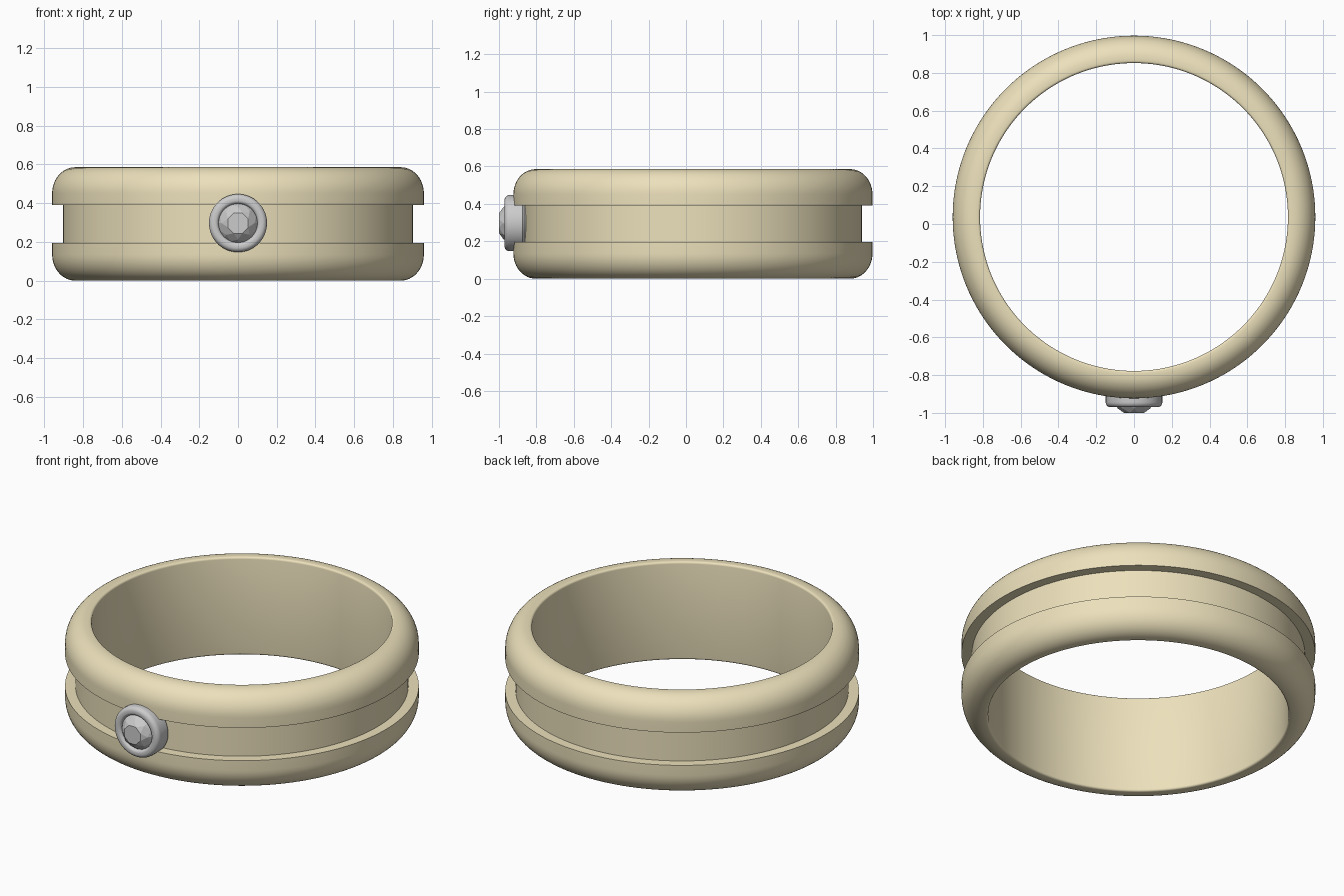
import bpy, bmesh, math
from mathutils import Matrix, Vector

if "Cube" in bpy.data.objects:
    bpy.data.objects.remove(bpy.data.objects["Cube"])

RING_Y, MID_Z = 0.037, 0.293


def material(name, rgb):
    m = bpy.data.materials.new(name)
    m.diffuse_color = (*rgb, 1)
    m.use_nodes = True
    m.node_tree.nodes["Principled BSDF"].inputs["Base Color"].default_value = m.diffuse_color
    return m


def finish(bm, name, mat, matrix, smooth=True):
    bmesh.ops.remove_doubles(bm, verts=bm.verts, dist=1e-5)
    bmesh.ops.recalc_face_normals(bm, faces=bm.faces)
    bm.transform(matrix)
    me = bpy.data.meshes.new(name)
    bm.to_mesh(me)
    bm.free()
    ob = bpy.data.objects.new(name, me)
    bpy.context.collection.objects.link(ob)
    me.materials.append(mat)
    if smooth:
        bpy.ops.object.select_all(action='DESELECT')
        bpy.context.view_layer.objects.active = ob
        ob.select_set(True)
        bpy.ops.object.shade_smooth_by_angle(angle=math.radians(35))
    return ob


def lathe(name, profile, steps, mat, matrix):
    """Spin a closed (radius, height) profile around z."""
    bm = bmesh.new()
    vs = [bm.verts.new((r, 0, z)) for r, z in profile]
    es = [bm.edges.new((vs[i], vs[(i + 1) % len(vs)])) for i in range(len(vs))]
    bmesh.ops.spin(bm, geom=vs + es, axis=(0, 0, 1), cent=(0, 0, 0),
                   angle=math.tau, steps=steps, use_duplicate=False)
    return finish(bm, name, mat, matrix)


def arc(cx, cz, rx, rz, a0, a1, n):
    return [(cx + rx * math.cos(math.radians(a0 + (a1 - a0) * i / n)),
             cz + rz * math.sin(math.radians(a0 + (a1 - a0) * i / n))) for i in range(n + 1)]


gold = material("gold", (0.84, 0.75, 0.5))
silver = material("silver", (0.85, 0.86, 0.87))
stone = material("stone", (0.6, 0.59, 0.59))

# Grooved band: upper half profile mirrored to the lower half
H, G = MID_Z, 0.098
upper = [(0.903, G), (0.96, G)]
upper += arc(0.84, H - 0.135, 0.12, 0.135, 0, 90, 12)
upper += arc(0.827, H - 0.012, 0.012, 0.012, 90, 180, 4)
lower = [(r, -z) for r, z in reversed(upper)]
lathe("band", upper + lower, 160, gold, Matrix.Translation((0, RING_Y, MID_Z)))

# Stone setting faces -y: local z points to the front
front = Matrix.Translation((0, 0, MID_Z + 0.004)) @ Matrix.Rotation(math.pi / 2, 4, 'X')
bezel = [(0.10, 0.84), (0.135, 0.84), (0.135, 0.86), (0.15, 0.875)]
bezel += arc(0.125, 0.943, 0.025, 0.027, 0, 90, 8)
bezel += arc(0.118, 0.952, 0.018, 0.018, 90, 180, 6)
lathe("bezel", bezel, 64, silver, front)

# Brilliant-cut stone: hull of girdle, crown and table points
bm = bmesh.new()
for count, r, z, off in ((16, 0.102, 0.952, 0), (8, 0.085, 0.977, 0), (8, 0.057, 1.0, 0.5)):
    for i in range(count):
        a = math.tau * (i + off) / count
        bm.verts.new((r * math.cos(a), r * math.sin(a), z))
bm.verts.new((0, 0, 0.86))
bmesh.ops.convex_hull(bm, input=bm.verts)
finish(bm, "stone", stone, front, smooth=False)
